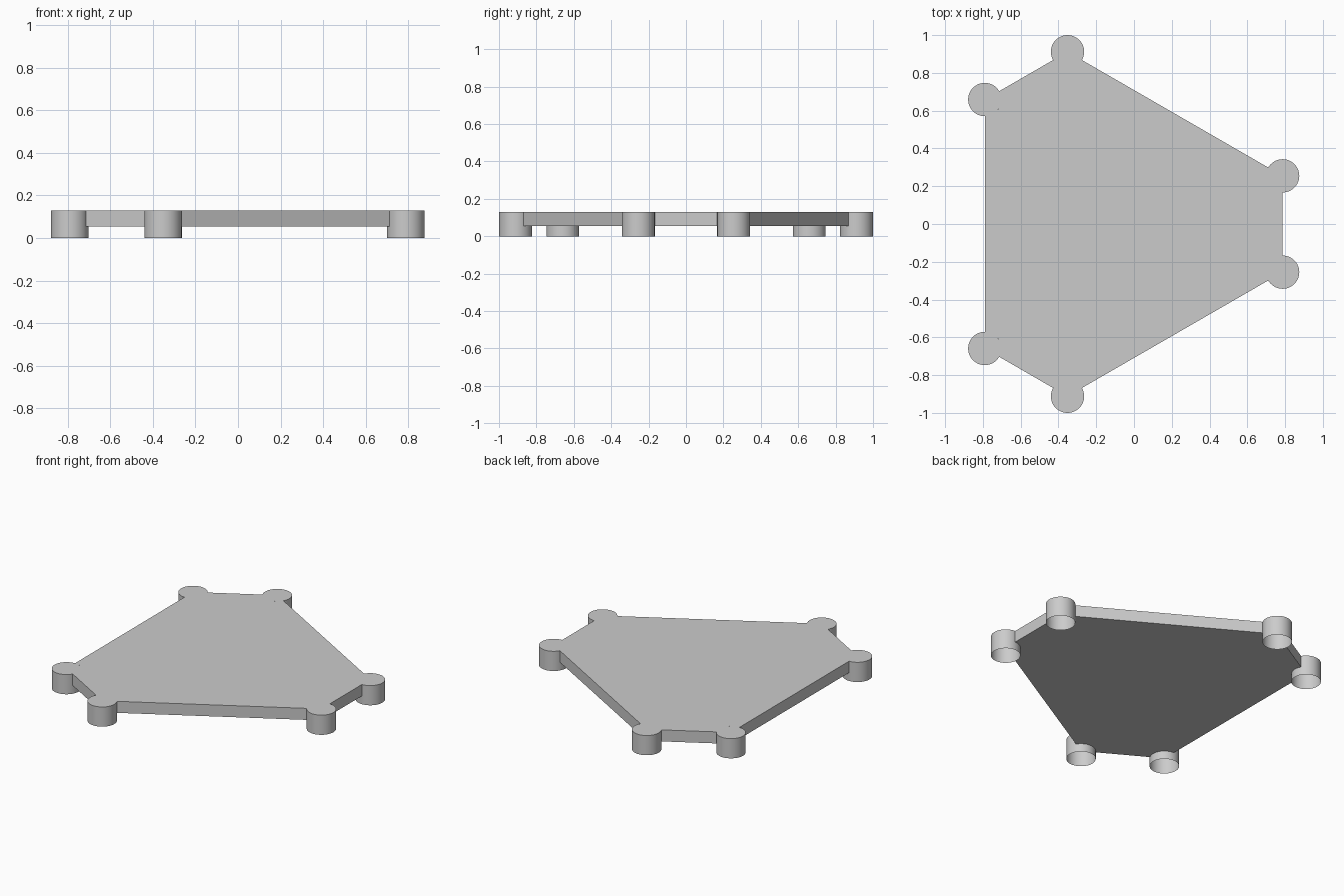
import bpy
import bmesh
from math import atan2, cos, sin, pi, radians
from mathutils import Vector

cube = bpy.data.objects.get("Cube")
if cube:
    bpy.data.objects.remove(cube, do_unlink=True)

RADIUS, TOP, PLATE_BOTTOM, SIDES = 0.088, 0.13, 0.054, 64

grey = bpy.data.materials.new("light_grey")
grey.use_nodes = True
grey.diffuse_color = (0.6, 0.6, 0.6, 1)
grey.node_tree.nodes["Principled BSDF"].inputs["Base Color"].default_value = (0.6, 0.6, 0.6, 1)

# Corner centres, counter-clockwise, mirrored front to back
half = [Vector((0.787, 0.255)), Vector((-0.352, 0.912)), Vector((-0.79, 0.659))]
corners = half + [Vector((c.x, -c.y)) for c in reversed(half)]


def extruded(name, outline, low, high, open_bottom=False):
    """Raise a flat outline into a solid, or into an upturned cup."""
    bm = bmesh.new()
    lid = bm.faces.new([bm.verts.new((p.x, p.y, high)) for p in outline])
    bottom = bmesh.ops.extrude_face_region(bm, geom=[lid], use_keep_orig=True)
    moved = [g for g in bottom["geom"] if isinstance(g, bmesh.types.BMVert)]
    bmesh.ops.translate(bm, verts=moved, vec=(0, 0, low - high))
    bmesh.ops.recalc_face_normals(bm, faces=bm.faces[:])
    if open_bottom:
        ends = [f for f in bm.faces if all(abs(v.co.z - low) < 1e-5 for v in f.verts)]
        bmesh.ops.delete(bm, geom=ends, context="FACES_ONLY")
    mesh = bpy.data.meshes.new(name)
    bm.to_mesh(mesh)
    bm.free()
    mesh.materials.append(grey)
    obj = bpy.data.objects.new(name, mesh)
    bpy.context.collection.objects.link(obj)
    bpy.ops.object.select_all(action="DESELECT")
    obj.select_set(True)
    bpy.context.view_layer.objects.active = obj
    bpy.ops.object.shade_smooth_by_angle(angle=radians(30))


def on_circle(centre, angle):
    return centre + RADIUS * Vector((cos(angle), sin(angle)))


# Plate outline, notched around each foot so the feet stay hollow
outline = []
for i, centre in enumerate(corners):
    back = corners[i - 1] - centre
    ahead = corners[(i + 1) % len(corners)] - centre
    start = atan2(back.y, back.x)
    sweep = (atan2(ahead.y, ahead.x) - start) % (2 * pi) - 2 * pi
    steps = 20
    outline += [on_circle(centre, start + sweep * k / steps) for k in range(steps + 1)]
extruded("plate", outline, PLATE_BOTTOM, TOP)

# Hollow round feet, closed on top and open below
for i, centre in enumerate(corners):
    ring = [on_circle(centre, 2 * pi * k / SIDES) for k in range(SIDES)]
    extruded("foot_%d" % (i + 1), ring, 0, TOP, open_bottom=True)
